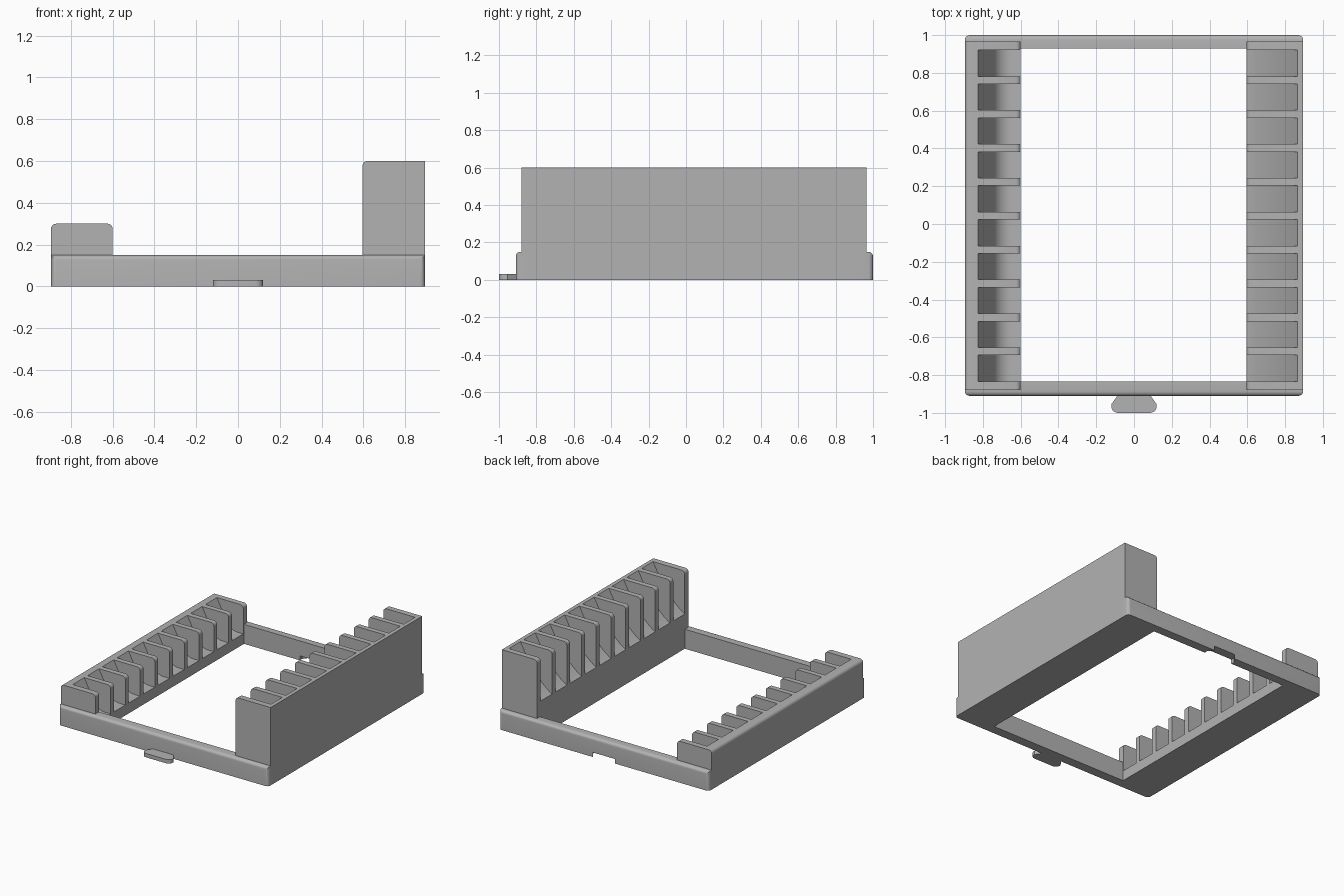
import bpy
import bmesh
import math
from mathutils import Vector

if "Cube" in bpy.data.objects:
    bpy.data.objects.remove(bpy.data.objects["Cube"], do_unlink=True)

# One plain grey for everything
GREY = (0.45, 0.45, 0.45, 1)
grey = bpy.data.materials.new("matte_grey")
grey.use_nodes = True
grey.diffuse_color = GREY
grey.node_tree.nodes["Principled BSDF"].inputs["Base Color"].default_value = GREY

HALF_W, INNER = 0.895, 0.6
SLOTS, PITCH, SLOT_W, FIRST = 10, 0.1795, 0.139, -0.764


def make_object(name, bm):
    bmesh.ops.recalc_face_normals(bm, faces=bm.faces)
    mesh = bpy.data.meshes.new(name)
    bm.to_mesh(mesh)
    bm.free()
    mesh.materials.append(grey)
    obj = bpy.data.objects.new(name, mesh)
    bpy.context.collection.objects.link(obj)
    return obj


def box(lo, hi, rounds=()):
    """Box from corner to corner; rounds holds (edge test, radius) pairs."""
    bm = bmesh.new()
    bmesh.ops.create_cube(bm, size=1)
    lo, hi = Vector(lo), Vector(hi)
    for v in bm.verts:
        v.co = Vector(lo[i] if v.co[i] < 0 else hi[i] for i in range(3))
    for test, radius in rounds:
        edges = [e for e in bm.edges if all(test(v.co) for v in e.verts)]
        bmesh.ops.bevel(bm, geom=edges, offset=radius, segments=5,
                        profile=0.5, affect='EDGES')
    return bm


def extrude(bm, points, step):
    """Closed outline swept along a straight step."""
    face = bm.faces.new([bm.verts.new(p) for p in points])
    new = bmesh.ops.extrude_face_region(bm, geom=[face], use_keep_orig=True)
    moved = [g for g in new["geom"] if isinstance(g, bmesh.types.BMVert)]
    bmesh.ops.translate(bm, verts=moved, vec=step)


def cut(obj, cutter):
    mod = obj.modifiers.new("cut", 'BOOLEAN')
    mod.operation, mod.solver, mod.object = 'DIFFERENCE', 'EXACT', cutter
    cutter.hide_render = True
    graph = bpy.context.evaluated_depsgraph_get()
    mesh = bpy.data.meshes.new_from_object(obj.evaluated_get(graph))
    obj.modifiers.clear()
    obj.data = mesh
    bpy.data.objects.remove(cutter, do_unlink=True)


def arc(cx, cz, r, start, end, n=8):
    angles = [math.radians(start + (end - start) * i / n) for i in range(n + 1)]
    return [(cx + r * math.cos(a), cz + r * math.sin(a)) for a in angles]


def slot_cutter(profile):
    """Row of equal slots cut by one x-z profile."""
    bm = bmesh.new()
    for i in range(SLOTS):
        y = FIRST + i * PITCH - SLOT_W / 2
        extrude(bm, [(x, y, z) for x, z in profile], (0, SLOT_W, 0))
    return make_object("slot_cutter", bm)


def dovetail(name, y_narrow, y_wide, bottom, top, narrow, wide):
    """Flared tongue with rounded outer corners."""
    r = 0.035
    right = [(narrow, y_narrow), (wide, y_wide + r * 1.3)]
    right += arc(wide - r, y_wide + r, r, 0, -90, 5)
    outline = right + [(-x, y) for x, y in reversed(right)]
    bm = bmesh.new()
    extrude(bm, [(x, y, bottom) for x, y in outline], (0, 0, top - bottom))
    return make_object(name, bm)


# Front and back bars, rounded on their outer edges
parts = []
for name, y0, y1, outer in (("front_bar", -0.91, -0.835, -0.91),
                            ("back_bar", 0.93, 1.0, 1.0)):
    def outer_edge(co, outer=outer):
        return abs(co.y - outer) < 1e-4

    bm = box((-HALF_W, y0, 0), (HALF_W, y1, 0.15))
    edges = [e for e in bm.edges if all(outer_edge(v.co) for v in e.verts)
             and max(v.co.z for v in e.verts) > 0.1]
    bmesh.ops.bevel(bm, geom=edges, offset=0.025, segments=5,
                    profile=0.5, affect='EDGES')
    parts.append(make_object(name, bm))

# Connecting tongue in front and its matching socket in the back
parts.append(dovetail("front_tongue", -0.905, -1.0, 0, 0.03, 0.085, 0.12))
cut(parts[1], dovetail("socket_cutter", 1.005, 0.91, -0.02, 0.035, 0.09, 0.125))

# Low rack: steep back wall curving into a flat slot floor
low = make_object("low_rack", box(
    (-HALF_W, -0.88, 0), (-INNER, 0.965, 0.3),
    [(lambda c: c.z > 0.29 and c.x < -0.8, 0.025),
     (lambda c: c.z > 0.29 and c.x > -0.61, 0.025)]))
floor, r = 0.08, 0.1
low_profile = [(-0.5, 0.4), (-0.825, 0.4), (-0.825, 0.3)]
low_profile += arc(-0.65, floor + r, r, 205, 270) + [(-0.5, floor)]
cut(low, slot_cutter(low_profile))

# Tall rack: slot floor sweeps up towards the outer wall
tall = make_object("tall_rack", box(
    (INNER - 0.005, -0.88, 0), (HALF_W, 0.965, 0.6),
    [(lambda c: c.z > 0.59 and c.x < 0.61, 0.025),
     (lambda c: c.x > 0.89, 0.012)][:1]))
tall_profile = [(0.865, 0.7), (0.5, 0.7)]
for i in range(11):
    t = i / 10
    x = 0.5 + 0.365 * t
    tall_profile.append((x, 0.22 + 0.15 * t + 0.23 * t ** 2.5))
cut(tall, slot_cutter(tall_profile))
parts += [low, tall]

# Smooth rounded edges, keep the rest crisp
bpy.ops.object.select_all(action='DESELECT')
for obj in parts:
    obj.select_set(True)
bpy.context.view_layer.objects.active = parts[0]
bpy.ops.object.shade_smooth_by_angle(angle=math.radians(30))
